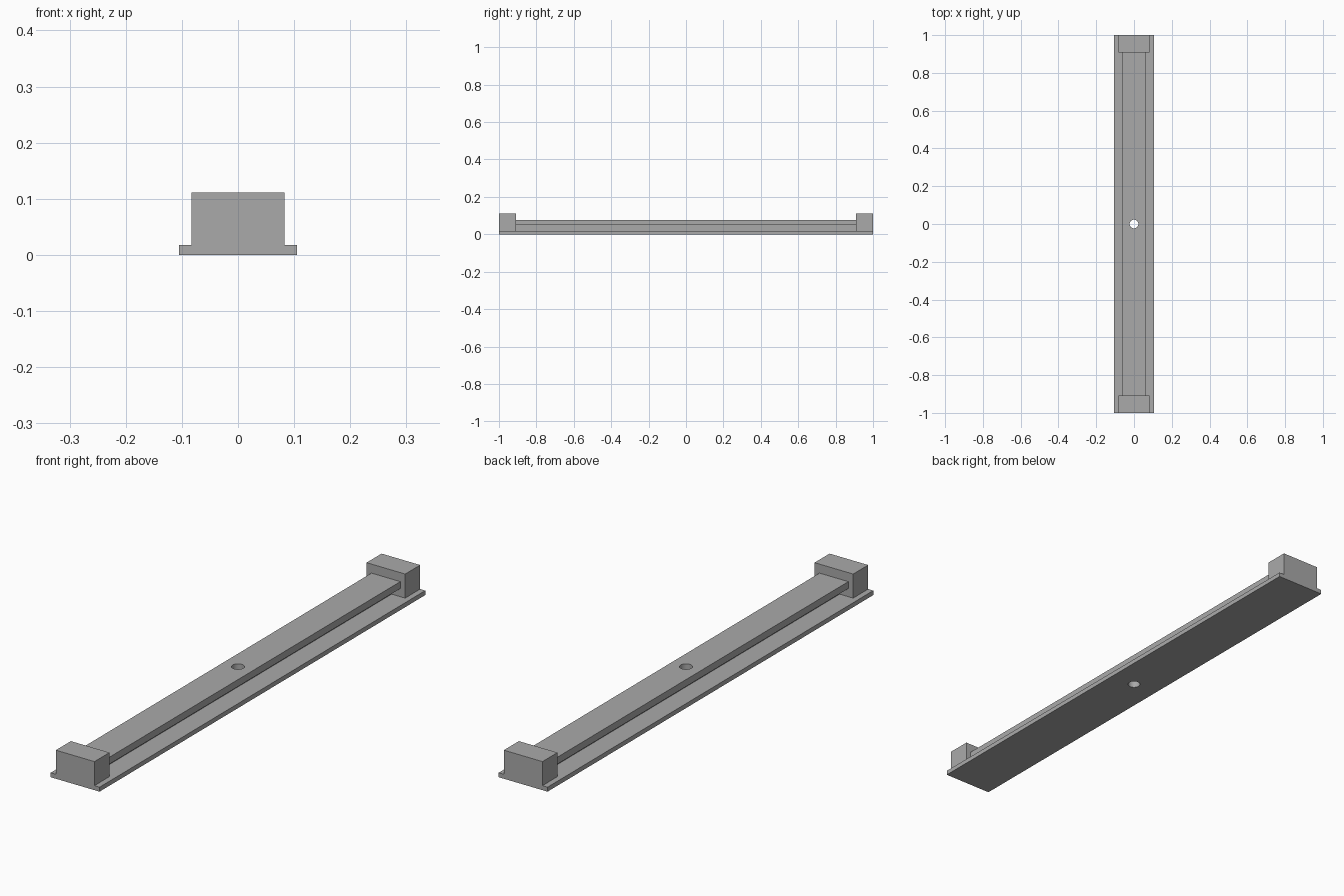
import bpy
import bmesh

old = bpy.data.objects.get("Cube")
if old:
    bpy.data.objects.remove(old, do_unlink=True)

# Single flat material
grey = bpy.data.materials.new("mid grey")
grey.use_nodes = True
COLOUR = (0.4, 0.4, 0.4, 1)
grey.diffuse_color = COLOUR
grey.node_tree.nodes["Principled BSDF"].inputs["Base Color"].default_value = COLOUR

# Main dimensions
BASE_X, BASE_Z = 0.105, 0.0175
BLOCK_X, BLOCK_Z, BLOCK_Y = 0.083, 0.111, 0.908
RAIL_X, RAIL_LOW, RAIL_TOP = 0.062, 0.049, 0.076
WEB_X = 0.025
HOLE_R = 0.023


def extrude_profile(name, half_profile, y0, y1):
    """Mirror a half profile (x, z) about x = 0 and extrude it along y."""
    outline = half_profile + [(-x, z) for x, z in reversed(half_profile)]
    bm = bmesh.new()
    face = bm.faces.new([bm.verts.new((x, y0, z)) for x, z in outline])
    out = bmesh.ops.extrude_face_region(bm, geom=[face])
    moved = [v for v in out["geom"] if isinstance(v, bmesh.types.BMVert)]
    bmesh.ops.translate(bm, vec=(0, y1 - y0, 0), verts=moved)
    bmesh.ops.recalc_face_normals(bm, faces=bm.faces[:])
    mesh = bpy.data.meshes.new(name)
    bm.to_mesh(mesh)
    bm.free()
    mesh.materials.append(grey)
    obj = bpy.data.objects.new(name, mesh)
    bpy.context.collection.objects.link(obj)
    return obj


# Flat base plate
base = extrude_profile("base_plate", [(BASE_X, 0), (BASE_X, BASE_Z)], -1, 1)

# T-shaped rail: narrow web under a wide flat top
rail = extrude_profile(
    "t_rail",
    [(WEB_X, BASE_Z), (WEB_X, RAIL_LOW), (RAIL_X, RAIL_LOW), (RAIL_X, RAIL_TOP)],
    -BLOCK_Y, BLOCK_Y)

# End blocks
for name, side in (("front_block", -1), ("back_block", 1)):
    extrude_profile(name, [(BLOCK_X, BASE_Z), (BLOCK_X, BLOCK_Z)],
                    *sorted((side * BLOCK_Y, side)))

# Central hole through rail and base
bpy.ops.mesh.primitive_cylinder_add(vertices=32, radius=HOLE_R, depth=0.4)
cutter = bpy.context.object
cutter.name = "hole_cutter"
cutter.hide_render = True
cutter.data.materials.append(grey)
for part in (base, rail):
    mod = part.modifiers.new("hole", "BOOLEAN")
    mod.operation = "DIFFERENCE"
    mod.solver = "EXACT"
    mod.object = cutter
    bpy.ops.object.select_all(action="DESELECT")
    part.select_set(True)
    bpy.context.view_layer.objects.active = part
    bpy.ops.object.modifier_apply(modifier=mod.name)
    bpy.ops.object.shade_smooth_by_angle()
bpy.data.objects.remove(cutter, do_unlink=True)
